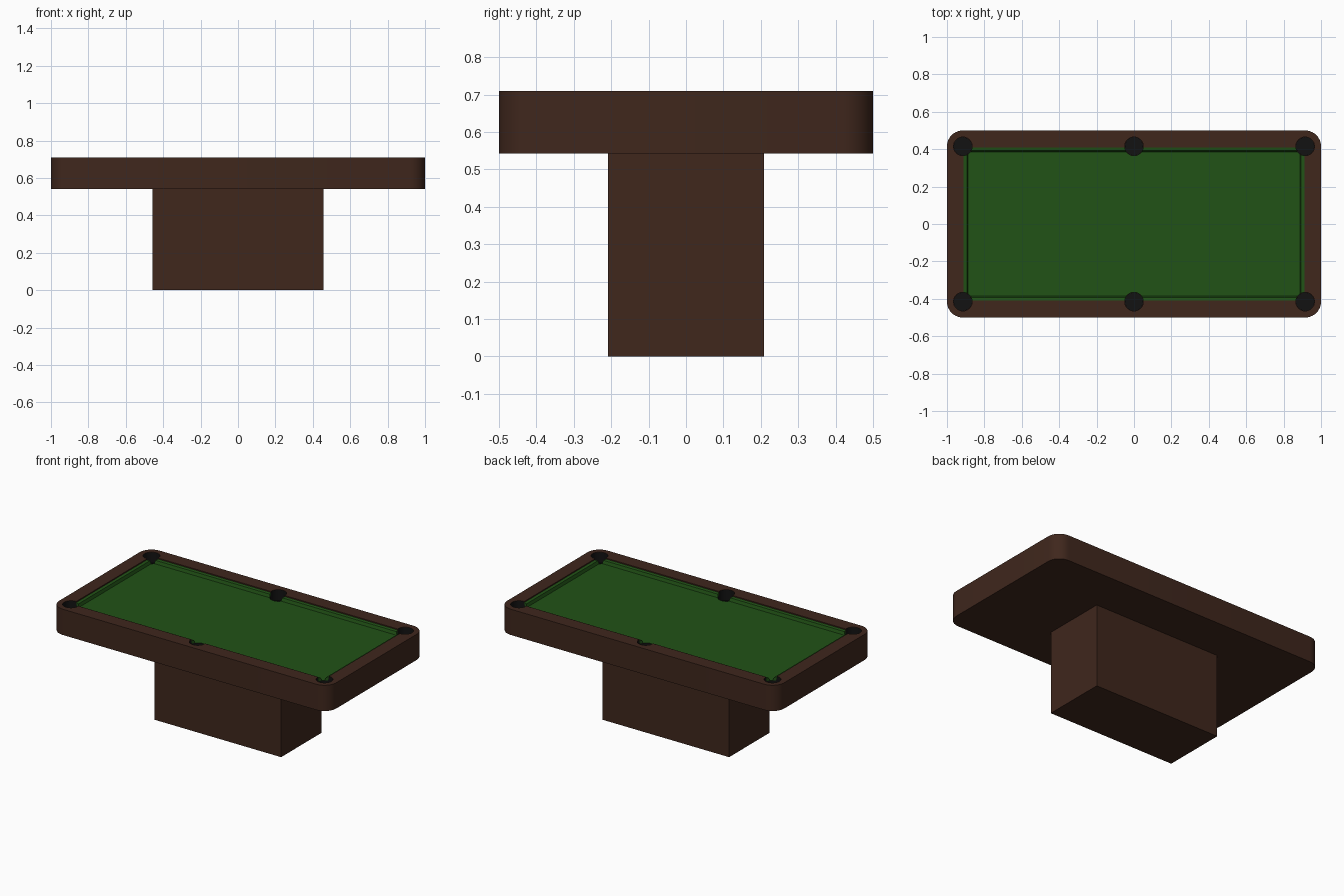
import bpy, bmesh
from math import cos, sin, tau

if "Cube" in bpy.data.objects:
    bpy.data.objects.remove(bpy.data.objects["Cube"])

TOP, BED = 0.71, 0.68
IX, IY = 0.912, 0.41              # inner edge of the wooden rail
POCKETS = [(x, y) for x, y0 in ((-0.915, 0.415), (0, 0.415), (0.915, 0.415)) for y in (-y0, y0)]
R = 0.05


def material(name, rgb):
    m = bpy.data.materials.new(name)
    m.diffuse_color = (*rgb, 1)
    m.use_nodes = True
    m.node_tree.nodes["Principled BSDF"].inputs["Base Color"].default_value = m.diffuse_color
    return m


wood = material("dark_wood", (0.05, 0.02, 0.012))
cloth = material("green_cloth", (0.015, 0.085, 0.008))
black = material("black_rubber", (0.006, 0.006, 0.006))


def finish(name, bm, mat=None):
    bmesh.ops.recalc_face_normals(bm, faces=bm.faces)
    me = bpy.data.meshes.new(name)
    bm.to_mesh(me)
    bm.free()
    ob = bpy.data.objects.new(name, me)
    bpy.context.collection.objects.link(ob)
    if mat:
        me.materials.append(mat)
    return ob


def box(name, hx, hy, z0, z1, mat=None, radius=0):
    bm = bmesh.new()
    bmesh.ops.create_cube(bm, size=1)
    for v in bm.verts:
        v.co = (v.co.x * 2 * hx, v.co.y * 2 * hy, z0 if v.co.z < 0 else z1)
    if radius:
        upright = [e for e in bm.edges if abs(e.verts[0].co.z - e.verts[1].co.z) > 0.01]
        bmesh.ops.bevel(bm, geom=upright, offset=radius, segments=10, profile=0.5, affect='EDGES')
    return finish(name, bm, mat)


def cut(ob, cutter):
    mod = ob.modifiers.new("cut", 'BOOLEAN')
    mod.operation, mod.solver, mod.object = 'DIFFERENCE', 'EXACT', cutter
    bpy.context.view_layer.objects.active = ob
    bpy.ops.object.modifier_apply(modifier=mod.name)


# Wooden body and pedestal
frame = box("table_frame", 1, 0.5, 0.542, TOP, wood, 0.085)
box("pedestal", 0.457, 0.208, 0, 0.542, wood)
recess = box("recess_cutter", IX, IY, 0.66, 0.8)
cut(frame, recess)

# Cloth bed
bed = box("cloth_bed", IX, IY, 0.66, BED, cloth)

# Cushions: stepped profile swept around the inner rail edge
bm = bmesh.new()
loops = []
for inset, z in ((0, BED - 0.005), (0, 0.703), (0.018, 0.7), (0.026, BED - 0.005)):
    x, y = IX - inset, IY - inset
    loops.append([bm.verts.new((sx * x, sy * y, z)) for sx, sy in ((-1, -1), (1, -1), (1, 1), (-1, 1))])
for k in range(4):
    a, b = loops[k], loops[(k + 1) % 4]
    for i in range(4):
        j = (i + 1) % 4
        bm.faces.new((a[i], a[j], b[j], b[i]))
cushions = finish("cushions", bm, cloth)

# Round holes for the six pockets
bm = bmesh.new()
for x, y in POCKETS:
    new = bmesh.ops.create_cone(bm, cap_ends=True, segments=32, radius1=R, radius2=R, depth=0.2)
    bmesh.ops.translate(bm, verts=new["verts"], vec=(x, y, 0.73))
holes = finish("pocket_cutter", bm)
for ob in (frame, bed, cushions):
    cut(ob, holes)
for c in (recess, holes):
    bpy.data.objects.remove(c)

# Pocket liners: cup whose wall is higher where it meets the rail
for n, (px, py) in enumerate(POCKETS):
    bm = bmesh.new()
    low, high = [], []
    for i in range(32):
        x, y = px + 0.0495 * cos(tau * i / 32), py + 0.0495 * sin(tau * i / 32)
        in_rail = abs(x) > IX or abs(y) > IY
        low.append(bm.verts.new((x, y, 0.64)))
        high.append(bm.verts.new((x, y, TOP - 0.001 if in_rail else BED)))
    bm.faces.new(low)
    for i in range(32):
        j = (i + 1) % 32
        bm.faces.new((low[i], low[j], high[j], high[i]))
    finish(f"pocket_{n + 1}", bm, black)

# Smooth rounded corners, keep edges crisp
for ob in bpy.context.collection.objects:
    ob.select_set(True)
bpy.context.view_layer.objects.active = frame
bpy.ops.object.shade_smooth_by_angle(angle=0.6)
